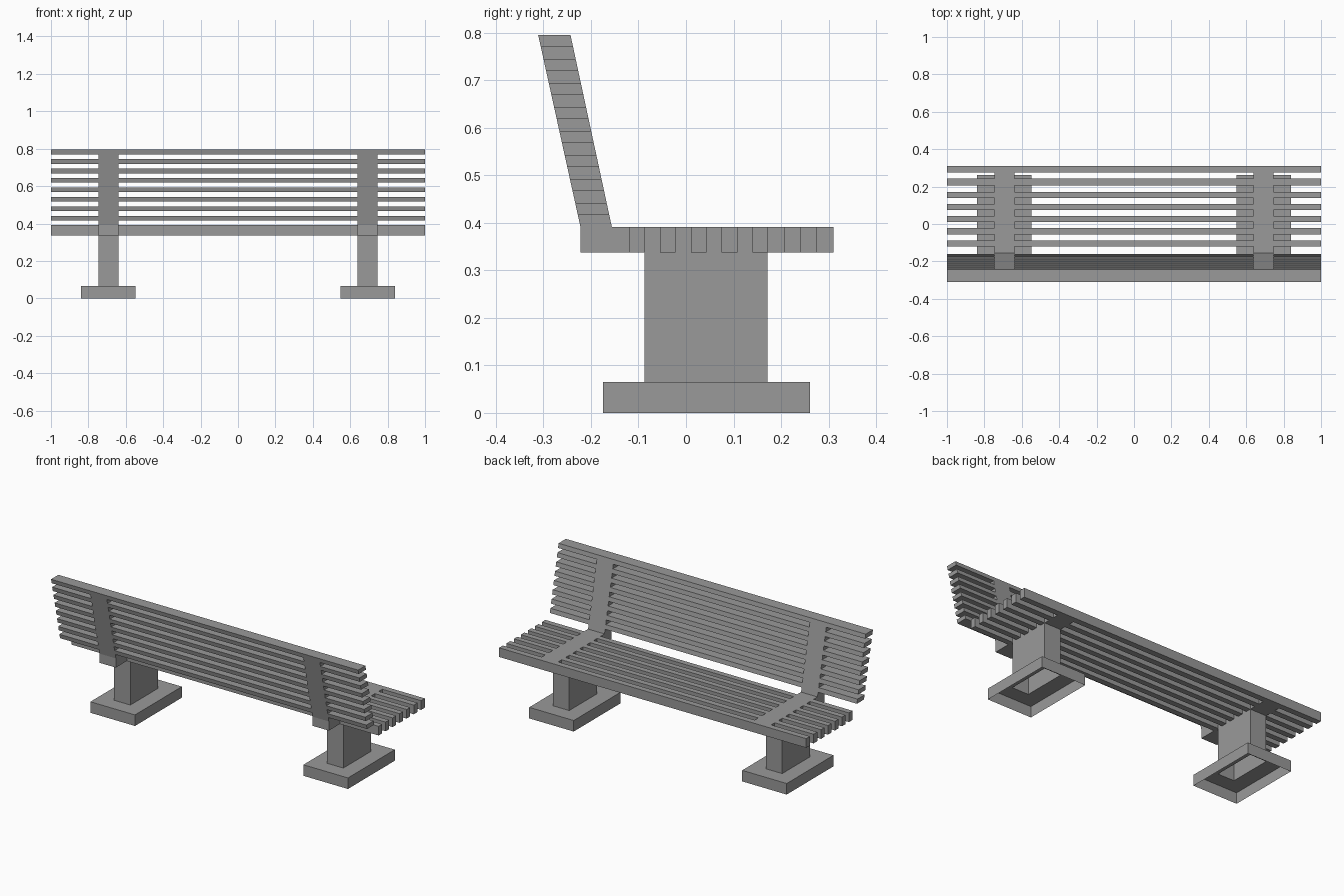
import bpy, bmesh

if "Cube" in bpy.data.objects:
    bpy.data.objects.remove(bpy.data.objects["Cube"])

XS = [-1, -0.747, -0.64, 0.64, 0.747, 1]      # column limits across the bench
SUPPORT = (1, 3)                              # columns that hold the bent supports

grey = bpy.data.materials.new("dark_grey")
grey.diffuse_color = (0.32, 0.32, 0.32, 1)
grey.use_nodes = True
grey.node_tree.nodes["Principled BSDF"].inputs["Base Color"].default_value = grey.diffuse_color


def finish(bm, name):
    bmesh.ops.remove_doubles(bm, verts=bm.verts, dist=0.0005)
    bmesh.ops.recalc_face_normals(bm, faces=bm.faces)
    me = bpy.data.meshes.new(name)
    bm.to_mesh(me)
    bm.free()
    me.materials.append(grey)
    ob = bpy.data.objects.new(name, me)
    bpy.context.collection.objects.link(ob)
    return ob


# Cross sections (sitting side, underside) along the seat, round the bend, up the back
ys = [0.31, 0.275, 0.242, 0.207, 0.172, 0.14, 0.108, 0.075, 0.043,
      0.01, -0.022, -0.055, -0.087, -0.12]
sections = [((y, 0.391), (y, 0.337)) for y in ys]
slat = [i % 2 == 0 for i in range(len(ys) - 1)]
sections += [((-0.156, 0.391), (-0.222, 0.337)), ((-0.156, 0.391), (-0.222, 0.391))]
slat += [False, False]
N_BACK = 16
for k in range(1, N_BACK + 1):
    t = k / N_BACK
    z = 0.391 + 0.404 * t
    sections.append(((-0.156 - 0.087 * t, z), (-0.222 - 0.089 * t, z)))
    slat.append(k % 2 == 0)


def filled(i, c):
    return 0 <= i < len(slat) and 0 <= c < len(XS) - 1 and (slat[i] or c in SUPPORT)


# Seat and back: slats joined to the two bent supports in one skin
bm = bmesh.new()


def quad(*pts):
    # collapse repeated points at the bend
    u = []
    for p in pts:
        if p not in u:
            u.append(p)
    if len(u) > 2:
        bm.faces.new([bm.verts.new(p) for p in u])


for i in range(len(slat)):
    (a, b), (d, e) = sections[i], sections[i + 1]
    for c in range(len(XS) - 1):
        if not filled(i, c):
            continue
        l, r = XS[c], XS[c + 1]
        quad((l, *a), (r, *a), (r, *d), (l, *d))
        # underside stays open where the hollow leg joins
        if not (c in SUPPORT and 4 <= i < 12):
            quad((l, *b), (l, *e), (r, *e), (r, *b))
        for x, n in ((l, c - 1), (r, c + 1)):
            if not filled(i, n):
                quad((x, *a), (x, *d), (x, *e), (x, *b))
        for (p, q), n in (((a, b), i - 1), ((d, e), i + 1)):
            if not filled(n, c):
                quad((l, *p), (r, *p), (r, *q), (l, *q))
finish(bm, "seat_and_back")


# Hollow pedestals: leg flaring into a foot with an open bottom
def pedestal(name, cx):
    bm = bmesh.new()
    rings = []
    for w, y0, y1, z in ((0.0535, -0.087, 0.172, 0.337), (0.0535, -0.087, 0.172, 0.065),
                         (0.145, -0.175, 0.261, 0.065), (0.145, -0.175, 0.261, 0)):
        rings.append([bm.verts.new(p) for p in ((cx - w, y0, z), (cx + w, y0, z),
                                                (cx + w, y1, z), (cx - w, y1, z))])
    for up, low in zip(rings, rings[1:]):
        for k in range(4):
            n = (k + 1) % 4
            bm.faces.new((low[k], low[n], up[n], up[k]))
    finish(bm, name)


pedestal("left_pedestal", -0.6935)
pedestal("right_pedestal", 0.6935)
